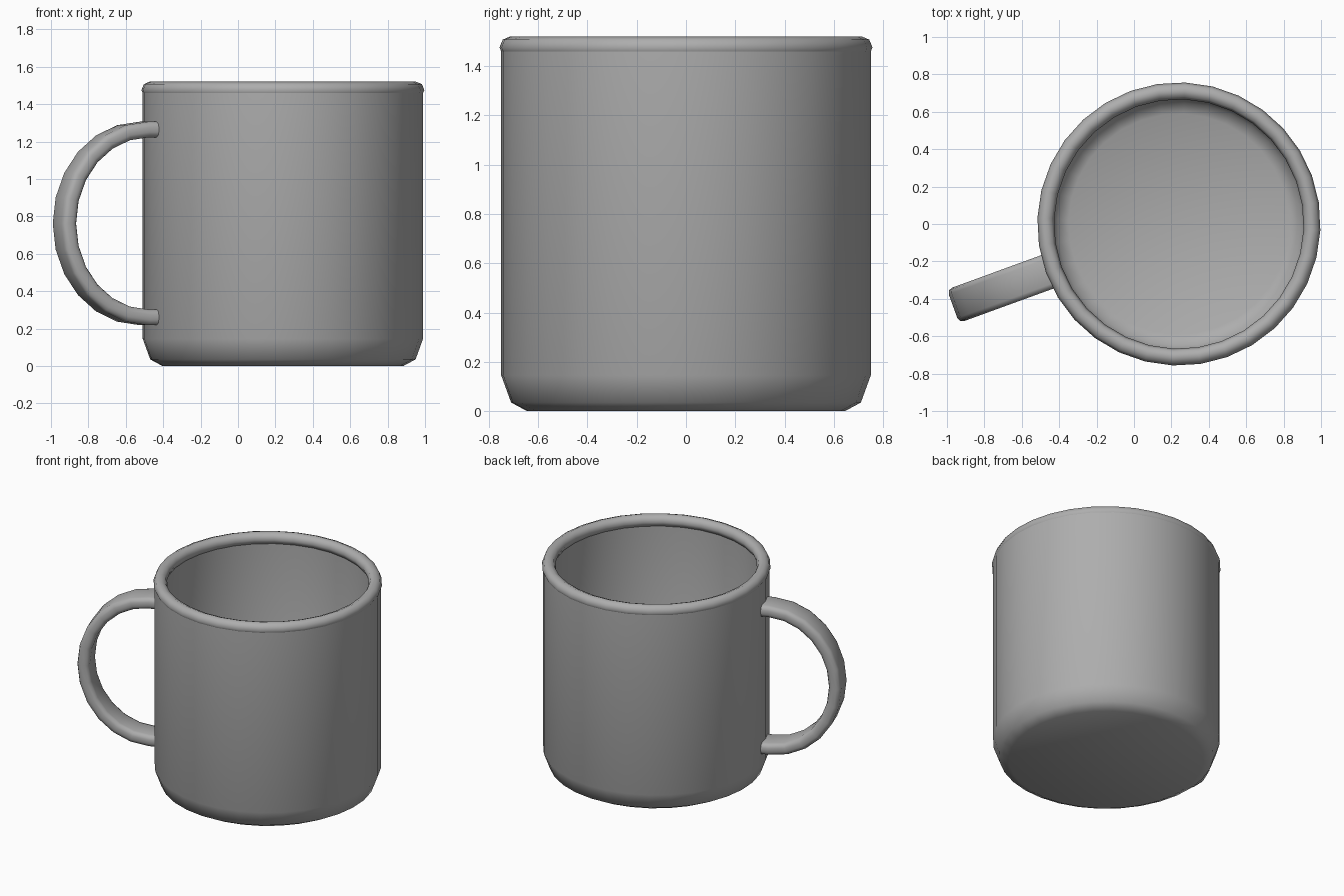
import bpy, bmesh, math
from mathutils import Matrix, Vector

old = bpy.data.objects.get("Cube")
if old:
    bpy.data.objects.remove(old)

GREY = (0.42, 0.42, 0.42, 1)
mat = bpy.data.materials.new("grey ceramic")
mat.use_nodes = True
mat.diffuse_color = GREY
mat.node_tree.nodes["Principled BSDF"].inputs["Base Color"].default_value = GREY

CENTRE = Vector((0.24, 0, 0))
TURN = math.radians(200)      # direction the handle points
SIDES = 32


def finish(name, bm, angle):
    bmesh.ops.recalc_face_normals(bm, faces=bm.faces)
    mesh = bpy.data.meshes.new(name)
    bm.to_mesh(mesh)
    bm.free()
    mesh.materials.append(mat)
    ob = bpy.data.objects.new(name, mesh)
    ob.matrix_world = Matrix.Translation(CENTRE) @ Matrix.Rotation(TURN, 4, 'Z')
    bpy.context.collection.objects.link(ob)
    bpy.ops.object.select_all(action='DESELECT')
    ob.select_set(True)
    bpy.context.view_layer.objects.active = ob
    bpy.ops.object.shade_smooth_by_angle(angle=math.radians(angle))
    return ob


def skin(bm, rings, closed):
    """Bridge rings of vertices; close the strip or cap both ends."""
    n = len(rings[0])
    pairs = list(zip(rings, rings[1:]))
    if closed:
        pairs.append((rings[-1], rings[0]))
    for a, b in pairs:
        for i in range(n):
            j = (i + 1) % n
            bm.faces.new((a[i], a[j], b[j], b[i]))
    if not closed:
        bm.faces.new(rings[0])
        bm.faces.new(rings[-1])


def lathe(name, profile, closed, angle):
    bm = bmesh.new()
    rings = [[bm.verts.new((r * math.cos(t), r * math.sin(t), z))
              for t in (math.tau * i / SIDES for i in range(SIDES))]
             for r, z in profile]
    skin(bm, rings, closed)
    return finish(name, bm, angle)


# Cup: outside from the base up, then inside down to the floor
lathe("cup_body", [
    (0.645, 0), (0.71, 0.035), (0.75, 0.145), (0.75, 1.475),
    (0.685, 1.475), (0.685, 0.2), (0.65, 0.11), (0.59, 0.08)], False, 50)

# Rounded lip sitting on the wall
lip = [(0.712 + 0.045 * math.cos(a), 1.475 + 0.045 * math.sin(a))
       for a in (math.tau * i / 8 for i in range(8))]
lathe("rim", lip, True, 50)

# Handle: rounded strap swept along a half ellipse with straight ends
HALF_W, HALF_T, BEVEL = 0.095, 0.042, 0.028
section = []
for k, (sx, sy) in enumerate([(1, 1), (-1, 1), (-1, -1), (1, -1)]):
    for s in range(3):
        a = math.radians(90 * k + 45 * s)
        section.append((sx * (HALF_W - BEVEL) + BEVEL * math.cos(a),
                        sy * (HALF_T - BEVEL) + BEVEL * math.sin(a)))

MID_Z, START, REACH, RISE = 0.762, 0.79, 0.453, 0.502
path = [(0.71, MID_Z - RISE, 0, -1)]
for i in range(13):
    t = math.radians(-90 + 15 * i)
    nx, nz = RISE * math.cos(t), REACH * math.sin(t)
    size = math.hypot(nx, nz)
    path.append((START + REACH * math.cos(t), MID_Z + RISE * math.sin(t),
                 nx / size, nz / size))
path.append((0.71, MID_Z + RISE, 0, 1))

bm = bmesh.new()
skin(bm, [[bm.verts.new((x + v * nx, u, z + v * nz)) for u, v in section]
          for x, z, nx, nz in path], False)
finish("handle", bm, 50)
